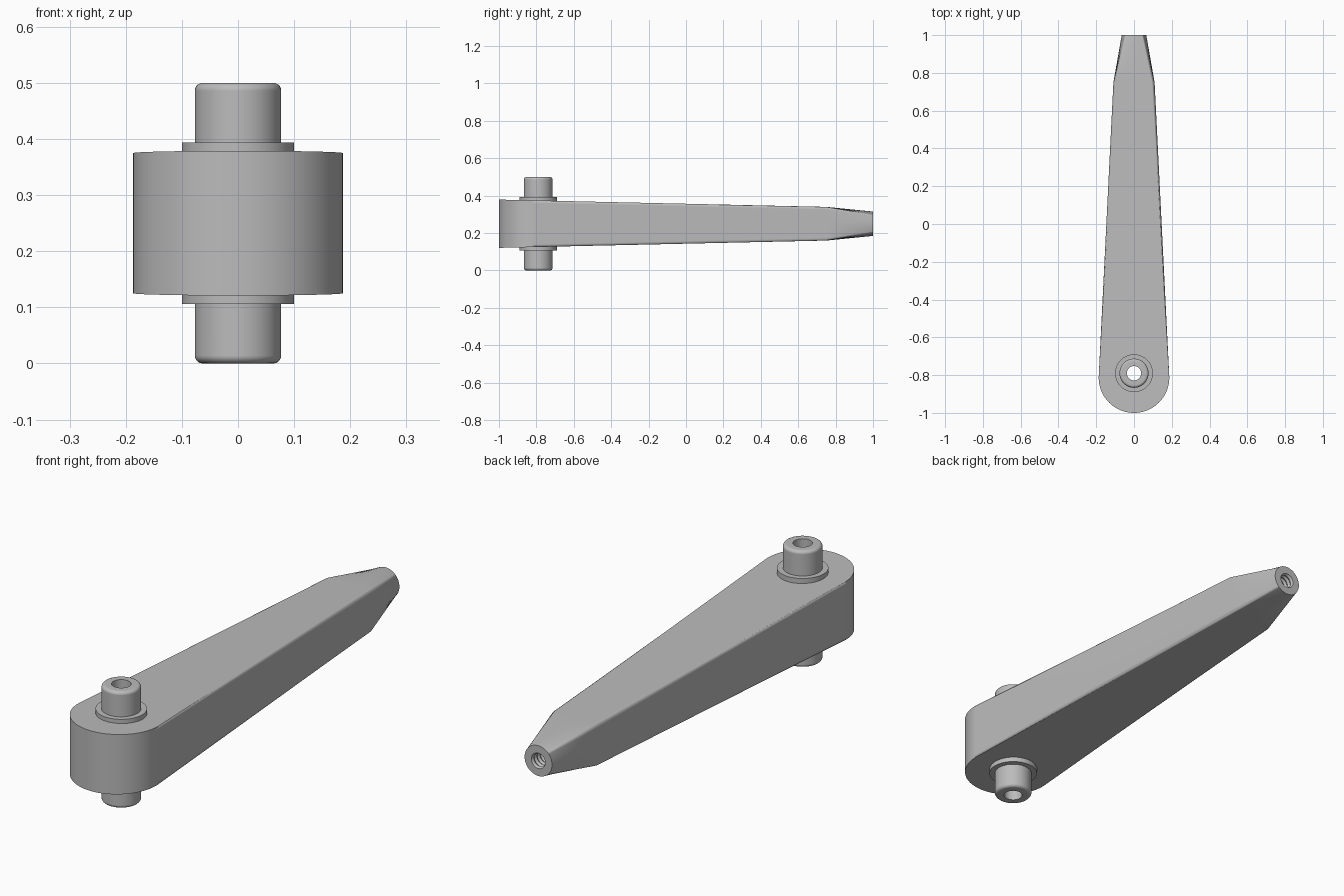
import bpy, bmesh, math
from mathutils import Vector

cube = bpy.data.objects.get("Cube")
if cube:
    bpy.data.objects.remove(cube, do_unlink=True)

grey = bpy.data.materials.new("plain_grey")
grey.use_nodes = True
COLOUR = (0.5, 0.5, 0.5, 1)
grey.diffuse_color = COLOUR
grey.node_tree.nodes["Principled BSDF"].inputs["Base Color"].default_value = COLOUR

MID_Z = 0.25
PIN_Y = -0.79
NECK_Y = 0.75


def make_object(name, bm):
    bmesh.ops.recalc_face_normals(bm, faces=bm.faces)
    mesh = bpy.data.meshes.new(name)
    bm.to_mesh(mesh)
    bm.free()
    mesh.materials.append(grey)
    obj = bpy.data.objects.new(name, mesh)
    bpy.context.collection.objects.link(obj)
    return obj


def activate(obj):
    bpy.ops.object.select_all(action='DESELECT')
    obj.select_set(True)
    bpy.context.view_layer.objects.active = obj


def smooth(obj):
    activate(obj)
    bpy.ops.object.shade_smooth_by_angle(angle=math.radians(30))
    mod = obj.modifiers.new("even_shading", 'WEIGHTED_NORMAL')
    mod.keep_sharp = True


def lathe(name, profile):
    """Spin a closed (radius, height) profile about the pin axis."""
    bm = bmesh.new()
    verts = [bm.verts.new((r, PIN_Y, z)) for r, z in profile]
    edges = [bm.edges.new((v, verts[i - 1])) for i, v in enumerate(verts)]
    bmesh.ops.spin(bm, geom=verts + edges, cent=(0, PIN_Y, 0), axis=(0, 0, 1),
                   angle=math.tau, steps=64, use_merge=True)
    bmesh.ops.remove_doubles(bm, verts=bm.verts, dist=1e-5)
    return make_object(name, bm)


# Arm: tapered slab with a round front end
bm = bmesh.new()
outline = [(0.187 * math.cos(a), -0.813 + 0.187 * math.sin(a))
           for a in (math.pi * (1 + i / 40) for i in range(41))]
outline += [(0.109, NECK_Y), (-0.109, NECK_Y)]


def half_height(y):
    return 0.129 - 0.0223 * (y + 1)


rings = [[bm.verts.new((x, y, MID_Z + s * half_height(y))) for x, y in outline]
         for s in (-1, 1)]
for ring in rings:
    bm.faces.new(ring)
n = len(outline)
for i in range(n):
    j = (i + 1) % n
    bm.faces.new((rings[0][i], rings[0][j], rings[1][j], rings[1][i]))

# Rounded rims, leaving the neck end square
rims = [e for e in bm.edges
        if (e.verts[0].co.z - MID_Z) * (e.verts[1].co.z - MID_Z) > 0
        and min(v.co.y for v in e.verts) < NECK_Y - 0.01]
bmesh.ops.bevel(bm, geom=rims, offset=0.014, offset_type='OFFSET',
                segments=4, profile=0.5, affect='EDGES')

# Open the neck and divide its straight sides
caps = [f for f in bm.faces if min(v.co.y for v in f.verts) > NECK_Y - 0.001]
bmesh.ops.delete(bm, geom=caps, context='FACES_ONLY')
bmesh.ops.subdivide_edges(
    bm, edges=[e for e in bm.edges if e.is_boundary and e.calc_length() > 0.05], cuts=11)

# Nose: square neck blending to a round tip, then a threaded bore
steps = [(0.065, 1.0), (0.033, 1.0)]
for i in range(10):
    y = 1.0 - 0.02 * i
    steps += [(0.027, y - 0.01), (0.033, y - 0.02)]
loop = [e for e in bm.edges if e.is_boundary]
w, h = 0.109, half_height(NECK_Y)
for radius, y in steps:
    made = bmesh.ops.extrude_edge_only(bm, edges=loop)["geom"]
    for v in (g for g in made if isinstance(g, bmesh.types.BMVert)):
        a = math.atan2((v.co.z - MID_Z) / h, v.co.x / w)
        v.co = Vector((radius * math.cos(a), y, MID_Z + radius * math.sin(a)))
    loop = [g for g in made if isinstance(g, bmesh.types.BMEdge) and g.is_boundary]
    w = h = 1
bmesh.ops.edgeloop_fill(bm, edges=loop)
arm = make_object("arm", bm)

# Clearance hole through the arm for the hollow pin
bm = bmesh.new()
bmesh.ops.create_cone(bm, cap_ends=True, segments=64, radius1=0.06, radius2=0.06, depth=1)
bmesh.ops.translate(bm, verts=bm.verts, vec=(0, PIN_Y, MID_Z))
cutter = make_object("pin_hole_cutter", bm)
cutter.hide_render = True
activate(arm)
cut = arm.modifiers.new("pin_hole", 'BOOLEAN')
cut.operation = 'DIFFERENCE'
cut.solver = 'EXACT'
cut.object = cutter
bpy.ops.object.modifier_apply(modifier=cut.name)
bpy.data.objects.remove(cutter, do_unlink=True)
smooth(arm)

# Hollow pin with rounded outer rims
PIN_R, RIM = 0.077, 0.014
quarter = [(PIN_R - RIM + RIM * math.sin(a), RIM - RIM * math.cos(a))
           for a in (math.pi / 2 * i / 5 for i in range(6))]
outer = quarter + [(r, 2 * MID_Z - z) for r, z in reversed(quarter)]
smooth(lathe("hollow_pin", [(0.038, 0)] + outer + [(0.038, 2 * MID_Z)]))

# Washers above and below the arm
for name, s in (("upper_washer", 1), ("lower_washer", -1)):
    low, high = MID_Z + s * 0.11, MID_Z + s * 0.144
    smooth(lathe(name, [(0.07, low), (0.1, low), (0.1, high), (0.07, high)]))
